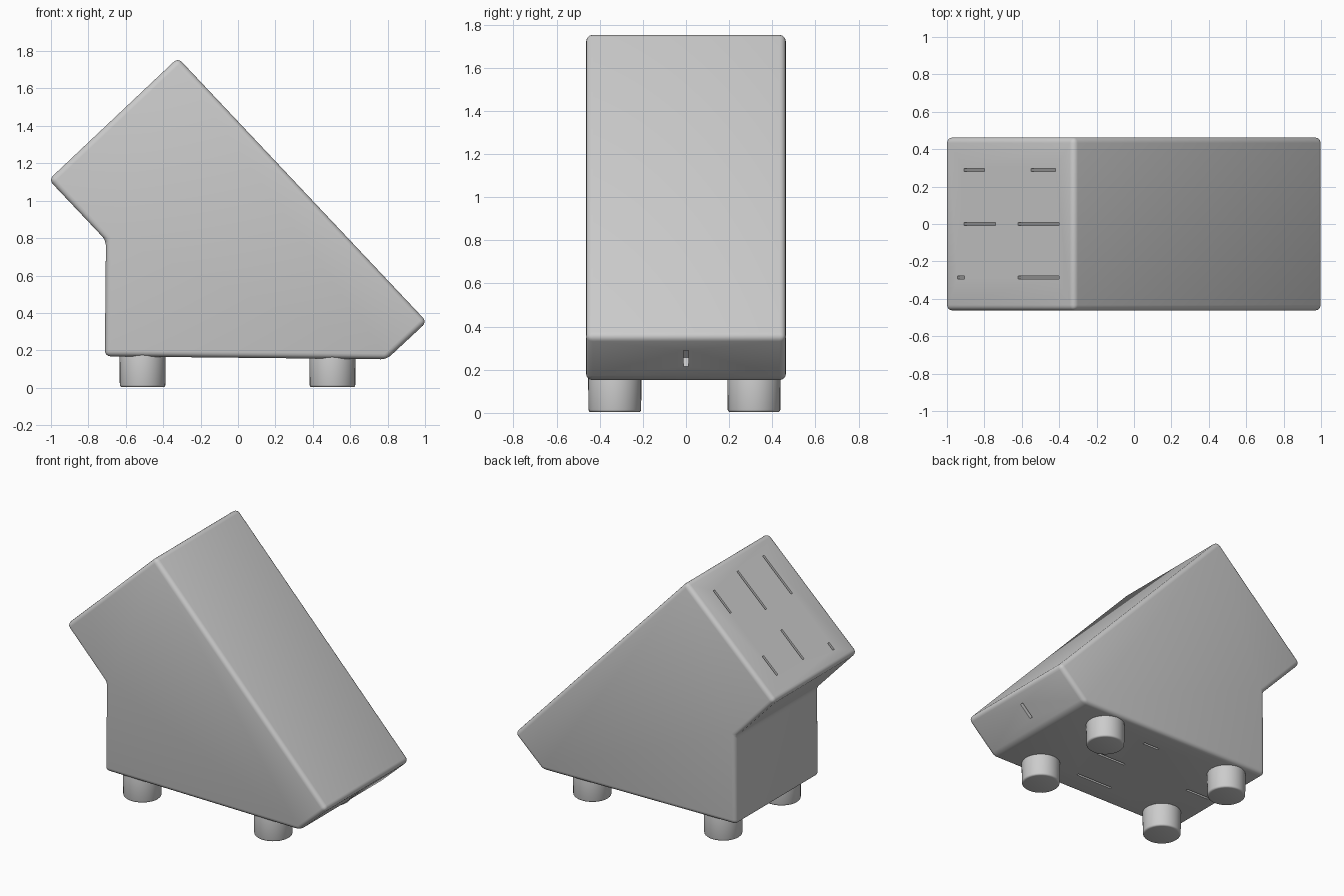
import bpy, bmesh, math
from mathutils import Matrix, Vector

if "Cube" in bpy.data.objects:
    bpy.data.objects.remove(bpy.data.objects["Cube"])

HALF_WIDTH = 0.463
PROFILE = [(-0.712, 0.168), (0.795, 0.152), (1.01, 0.352),
           (-0.321, 1.764), (-1.012, 1.112), (-0.706, 0.788)]
TILT = math.atan2(PROFILE[3][1] - PROFILE[4][1], PROFILE[3][0] - PROFILE[4][0])


def finish(bm, name):
    bmesh.ops.recalc_face_normals(bm, faces=bm.faces)
    mesh = bpy.data.meshes.new(name)
    bm.to_mesh(mesh)
    bm.free()
    obj = bpy.data.objects.new(name, mesh)
    bpy.context.collection.objects.link(obj)
    return obj


def activate(obj):
    bpy.ops.object.select_all(action='DESELECT')
    obj.select_set(True)
    bpy.context.view_layer.objects.active = obj


def add_bevel(obj, width, segments):
    mod = obj.modifiers.new("rounded_edges", 'BEVEL')
    mod.width = width
    mod.segments = segments
    mod.limit_method = 'ANGLE'
    mod.angle_limit = math.radians(35)


def apply_all(obj):
    activate(obj)
    for mod in list(obj.modifiers):
        bpy.ops.object.modifier_apply(modifier=mod.name)
    bpy.ops.object.shade_smooth_by_angle(angle=math.radians(35))


# slanted block: side profile extruded across the width
bm = bmesh.new()
face = bm.faces.new([bm.verts.new((x, -HALF_WIDTH, z)) for x, z in PROFILE])
ext = bmesh.ops.extrude_face_region(bm, geom=[face])
bmesh.ops.translate(bm, vec=(0, 2 * HALF_WIDTH, 0),
                    verts=[v for v in ext['geom'] if isinstance(v, bmesh.types.BMVert)])
block = finish(bm, "knife_block")
add_bevel(block, 0.03, 4)

# slot cutters
cut = bmesh.new()


def slot(x, y, z, length, width, depth, angle):
    m = (Matrix.Translation((x, y, z)) @ Matrix.Rotation(-angle, 4, 'Y')
         @ Matrix.Diagonal((length, width, 2 * depth, 1)))
    bmesh.ops.create_cube(cut, size=1, matrix=m)


# knife slots in the tilted top face: x start, x end, y
for x0, x1, y in [(-0.91, -0.80, 0.29), (-0.55, -0.42, 0.29), (-0.91, -0.74, 0.0),
                  (-0.62, -0.40, 0.0), (-0.945, -0.905, -0.285), (-0.62, -0.40, -0.285)]:
    x = (x0 + x1) / 2
    z = PROFILE[4][1] + (x - PROFILE[4][0]) * math.tan(TILT)
    slot(x, y, z, (x1 - x0) / math.cos(TILT), 0.016, 0.4, TILT)

# slot ends on the underside: x, y, length
for x, y, length in [(0.09, -0.29, 0.28), (0.19, 0.0, 0.22), (0.10, 0.29, 0.12), (-0.53, 0.0, 0.18)]:
    slot(x, y, 0.16, length, 0.016, 0.06, 0)

# slot end on the low front chamfer
slot(0.905, 0.0, 0.25, 0.11, 0.022, 0.06, math.radians(43))

cutter = finish(cut, "slot_cutter")
cutter.hide_render = True
mod = block.modifiers.new("slots", 'BOOLEAN')
mod.operation = 'DIFFERENCE'
mod.solver = 'EXACT'
mod.object = cutter
apply_all(block)
bpy.data.objects.remove(cutter)

# four round feet
for x, side in ((-0.51, "left"), (0.505, "right")):
    for y, end in ((-0.33, "front"), (0.315, "back")):
        bm = bmesh.new()
        bmesh.ops.create_cone(bm, cap_ends=True, segments=32, radius1=0.122, radius2=0.124,
                              depth=0.19, matrix=Matrix.Translation((x, y, 0.098)))
        foot = finish(bm, f"foot_{side}_{end}")
        add_bevel(foot, 0.012, 3)
        apply_all(foot)
